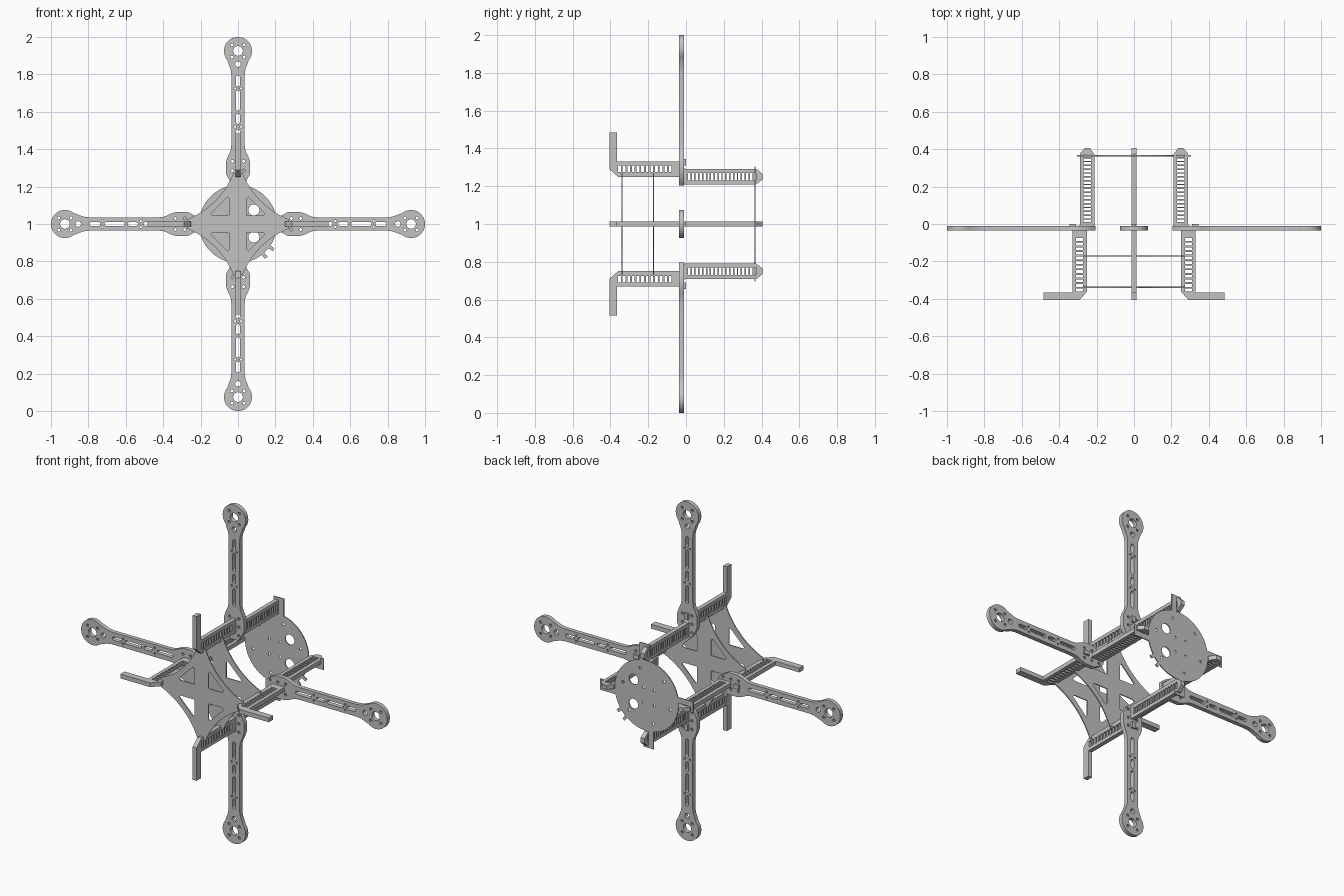
import bpy, bmesh, math
from mathutils import Matrix, Vector

cube = bpy.data.objects.get("Cube")
if cube:
    bpy.data.objects.remove(cube, do_unlink=True)

grey = bpy.data.materials.new("frame grey")
grey.use_nodes = True
tone = (0.54, 0.54, 0.54, 1)
grey.diffuse_color = tone
grey.node_tree.nodes["Principled BSDF"].inputs["Base Color"].default_value = tone


# 2D outline helpers
def arc(cx, cy, r, start=0, end=360, n=20):
    steps = n if end - start == 360 else n + 1
    angles = [math.radians(start + (end - start) * i / n) for i in range(steps)]
    return [(cx + r * math.cos(a), cy + r * math.sin(a)) for a in angles]


def rect(u0, u1, v0, v1):
    return [(u0, v0), (u1, v0), (u1, v1), (u0, v1)]


def slot(u0, u1, half):
    return arc(u1 - half, 0, half, -90, 90, 8) + arc(u0 + half, 0, half, 90, 270, 8)


def plate_mesh(name, outlines, thickness):
    """Flat plate cut from a sheet: first outline is the edge, others are holes."""
    curve = bpy.data.curves.new(name, "CURVE")
    curve.dimensions = "2D"
    curve.fill_mode = "BOTH"
    curve.extrude = thickness / 2
    for pts in outlines:
        spline = curve.splines.new("POLY")
        spline.points.add(len(pts) - 1)
        for p, (u, v) in zip(spline.points, pts):
            p.co = (u, v, 0, 1)
        spline.use_cyclic_u = True
    temp = bpy.data.objects.new(name, curve)
    bpy.context.collection.objects.link(temp)
    deps = bpy.context.evaluated_depsgraph_get()
    mesh = bpy.data.meshes.new_from_object(temp.evaluated_get(deps))
    bpy.data.objects.remove(temp, do_unlink=True)
    bpy.data.curves.remove(curve)
    bm = bmesh.new()
    bm.from_mesh(mesh)
    bmesh.ops.remove_doubles(bm, verts=bm.verts, dist=0.0001)
    bmesh.ops.recalc_face_normals(bm, faces=bm.faces)
    bm.to_mesh(mesh)
    bm.free()
    mesh.name = name
    mesh.materials.clear()
    mesh.materials.append(grey)
    mesh.shade_smooth()
    mesh.set_sharp_from_angle(angle=math.radians(30))
    return mesh


def place(name, mesh, u_axis, v_axis, y=0):
    u, v = Vector(u_axis), Vector(v_axis)
    frame = Matrix((u, v, u.cross(v))).transposed().to_4x4()
    obj = bpy.data.objects.new(name, mesh)
    obj.matrix_world = Matrix.Translation((0, y, 1)) @ frame
    bpy.context.collection.objects.link(obj)
    return obj


# Motor arm: round pad, slim beam, wide root
side = [(0.205, 0.025), (0.225, 0.042), (0.27, 0.065), (0.33, 0.065),
        (0.36, 0.055), (0.39, 0.04), (0.42, 0.036), (0.8, 0.036),
        (0.83, 0.04), (0.855, 0.05)]
edge = [(u, -v) for u, v in side] + arc(0.925, 0, 0.075, -130, 130, 28) + side[::-1]
holes = [arc(0.925, 0, 0.026), arc(0.855, 0, 0.015)]
holes += [arc(0.925 + 0.047 * a, 0.033 * b, 0.008, n=10)
          for a, b in ((0.7, 1), (0.7, -1), (-0.7, 1), (-0.7, -1))]
holes += [slot(a, b, 0.01) for a, b in
          ((0.735, 0.795), (0.605, 0.715), (0.535, 0.59), (0.4, 0.505))]
holes += [arc(u, v, 0.006, n=10) for u in (0.52, 0.725) for v in (-0.016, 0.016)]
holes += [arc(u, v, 0.008, n=10) for u in (0.235, 0.285, 0.335) for v in (-0.03, 0.03)]
arm = plate_mesh("arm", [edge] + holes, 0.025)
clip = plate_mesh("clip", [rect(0.31, 0.345, -0.012, 0.012)], 0.014)

# Rail: slotted front and back bars with a landing leg
edge = [(0.25, -0.36), (0.25, -0.025), (0.21, -0.01), (0.21, 0.37),
        (0.235, 0.405), (0.265, 0.405), (0.29, 0.375), (0.29, -0.005),
        (0.33, -0.03), (0.33, -0.365), (0.485, -0.365), (0.485, -0.405), (0.29, -0.405)]
slots = [rect(0.23, 0.27, y, y + 0.013) for y in [0.01 + 0.0205 * i for i in range(18)]]
slots += [rect(0.274, 0.31, y, y + 0.015) for y in [-0.36 + 0.0245 * i for i in range(12)]]
rail = plate_mesh("rail", [edge] + slots, 0.025)

# Hook that holds the back plate on a rail
hook = plate_mesh("hook", [[(0.19, -0.045), (0.305, -0.045), (0.305, 0.02),
                            (0.285, 0.02), (0.285, -0.0125), (0.19, -0.0125)]], 0.006)

for i, where in enumerate(("left", "top", "right", "bottom")):
    a = i * math.pi / 2
    radial = (round(math.cos(a)), 0, round(math.sin(a)))
    tangent = (-radial[2], 0, radial[0])
    place(where + "_arm", arm, radial, tangent, -0.0235)
    place(where + "_clip", clip, radial, tangent, -0.006)
    place(where + "_rail", rail, radial, (0, 1, 0))
    place(where + "_hook", hook, radial, tangent, 0.365)

# Front and middle spreader plates: concave diamonds with four windows
edge, windows = [], []
for i in range(4):
    turn = Matrix.Rotation(i * math.pi / 2, 2)
    for k in range(13):
        t = k / 12
        bow = 0.025 * 4 * t * (1 - t)
        p = turn @ Vector((0.27 - 0.245 * t - bow, 0.025 + 0.245 * t - bow))
        edge.append(tuple(p))
    windows.append([tuple(turn @ Vector(p)) for p in
                    ((0.045, 0.045), (0.135, 0.045), (0.145, 0.055), (0.055, 0.145), (0.045, 0.135))])
spreader = plate_mesh("spreader", [edge] + windows, 0.006)
place("front_spreader", spreader, (1, 0, 0), (0, 0, 1), -0.338)
place("middle_spreader", spreader, (1, 0, 0), (0, 0, 1), -0.172)

# Round back plate with cable holes and two edge pins
holes = [arc(0.085, z, 0.03) for z in (-0.07, 0.075)]
holes += [arc(0.16 * math.cos(a), 0.16 * math.sin(a), 0.008, n=10)
          for a in [math.radians(15 + 60 * k) for k in range(6)]]
holes += [arc(x, z, 0.007, n=10) for x in (-0.05, 0.02) for z in (-0.045, 0.045)]
disc = plate_mesh("back_disc", [arc(0, 0, 0.208, n=64)] + holes, 0.006)
place("back_disc", disc, (1, 0, 0), (0, 0, 1), 0.365)
pin = plate_mesh("pin", [rect(0.195, 0.235, -0.009, 0.009)], 0.006)
for name, deg in (("upper_pin", -36), ("lower_pin", -50)):
    a = math.radians(deg)
    place(name, pin, (math.cos(a), 0, math.sin(a)), (-math.sin(a), 0, math.cos(a)), 0.365)
